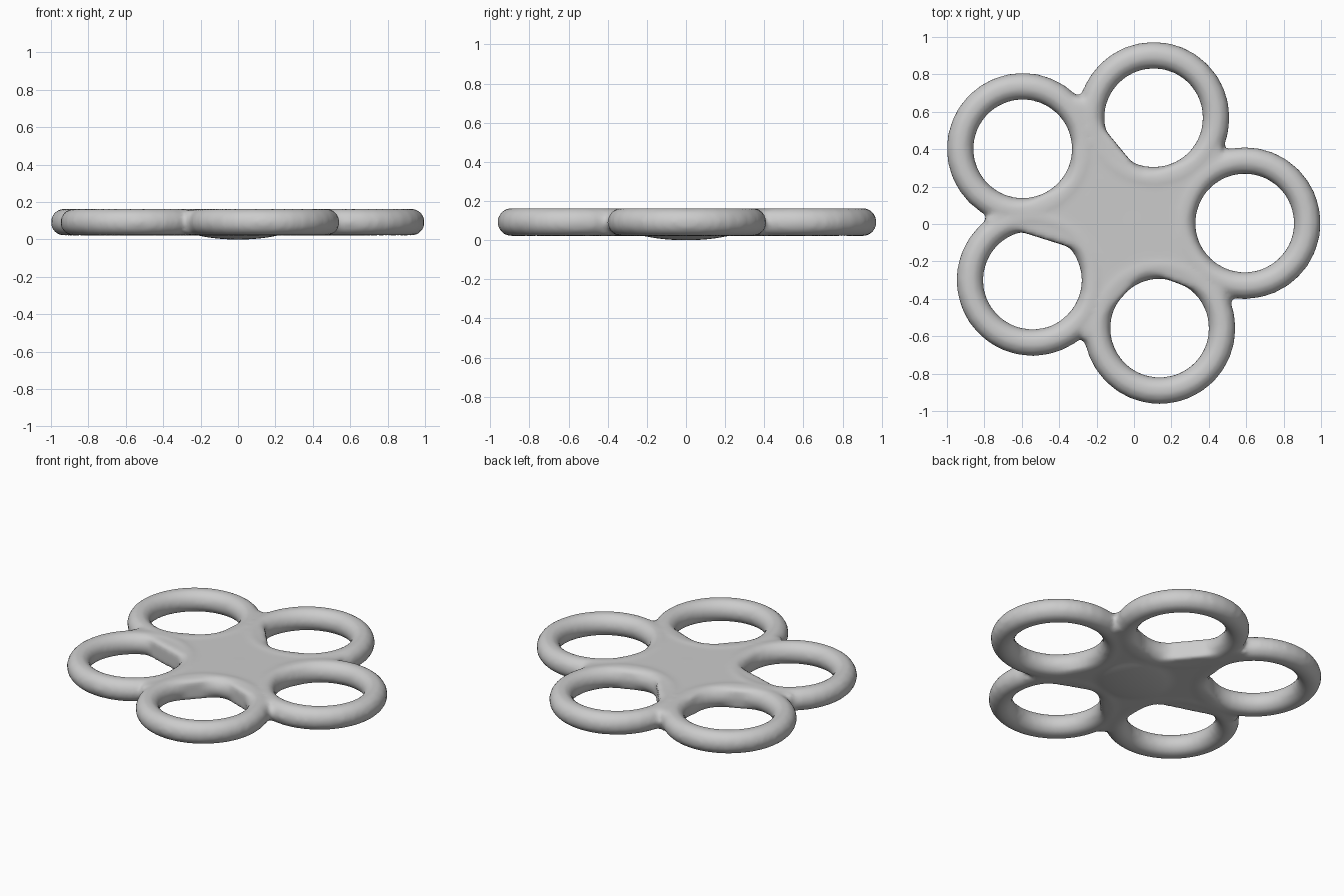
import bpy, bmesh
from mathutils import Matrix

if "Cube" in bpy.data.objects:
    bpy.data.objects.remove(bpy.data.objects["Cube"])

Z_MID = 0.092
HOLES = [(0.592, 0.005), (0.105, 0.568), (-0.595, 0.402), (-0.543, -0.30), (0.137, -0.557)]
NOTCHES = [(0.47, 0.41), (-0.30, 0.68), (-0.80, 0.02), (-0.27, -0.62), (0.50, -0.42)]
RING_R, TUBE_R = 0.335, 0.073
parts = []

# Five finger rings
for x, y in HOLES:
    bpy.ops.mesh.primitive_torus_add(location=(x, y, Z_MID), major_radius=RING_R,
                                     minor_radius=TUBE_R, major_segments=32, minor_segments=16)
    parts.append(bpy.context.object)

# Star-shaped web filling the middle and reaching into the gaps between rings
outline = []
for (x, y), notch in zip(HOLES, NOTCHES):
    k = 1 - (RING_R - 0.02) / (x * x + y * y) ** 0.5
    outline += [(x * k, y * k), notch]
bm = bmesh.new()
base = bm.faces.new([bm.verts.new((x, y, 0.025)) for x, y in outline])
top = bmesh.ops.extrude_face_region(bm, geom=[base])["geom"]
for v in top:
    if isinstance(v, bmesh.types.BMVert):
        v.co.z = 0.158
bmesh.ops.recalc_face_normals(bm, faces=bm.faces)
mesh = bpy.data.meshes.new("web")
bm.to_mesh(mesh)
bm.free()
web = bpy.data.objects.new("web", mesh)
bpy.context.collection.objects.link(web)
parts.append(web)

# Shallow bulge under the centre
bpy.ops.mesh.primitive_uv_sphere_add(segments=32, ring_count=16, location=(0, 0, 0.079))
bulge = bpy.context.object
bulge.data.transform(Matrix.Diagonal((0.31, 0.31, 0.080, 1)))
parts.append(bulge)

# Fuse everything into one softly blended body
bpy.ops.object.select_all(action='DESELECT')
for p in parts:
    p.select_set(True)
bpy.context.view_layer.objects.active = parts[0]
bpy.ops.object.join()
body = bpy.context.object
body.name = body.data.name = "ring_plate"
bpy.ops.object.transform_apply(location=True, rotation=True, scale=True)

remesh = body.modifiers.new("fuse", 'REMESH')
remesh.mode = 'VOXEL'
remesh.voxel_size = 0.016
remesh.use_smooth_shade = True
soften = body.modifiers.new("soften", 'SMOOTH')
soften.factor = 0.5
soften.iterations = 8
